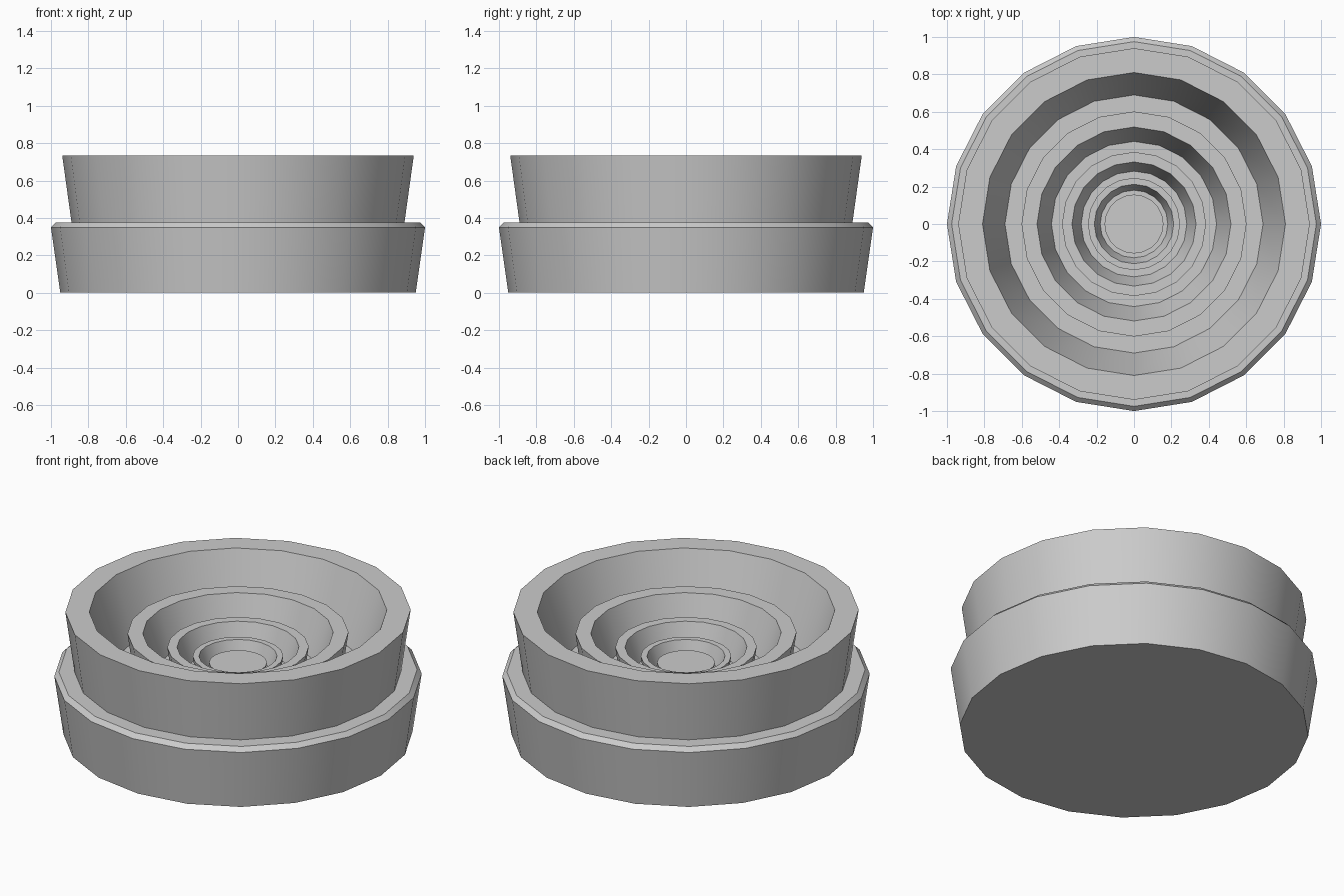
import bpy, bmesh, math

if "Cube" in bpy.data.objects:
    bpy.data.objects.remove(bpy.data.objects["Cube"])

SIDES = 20
RATIO = 0.64          # each nested cup shrinks by this factor

# Base profile (radius, height)
profile = [(0.95, 0.0), (1.0, 0.35), (0.975, 0.375), (0.89, 0.375)]

# Nested cups: flared outer wall, flat rim, tapering inner wall, narrow floor
floor = 0.368
for i in range(4):
    s = RATIO ** i
    top = floor + 0.367 * s
    profile += [(0.94 * s, top), (0.81 * s, top), (0.69 * s, floor),
                (0.89 * s * RATIO, floor)]

# Central stud
s = RATIO ** 4
profile.append((0.94 * s, floor + 0.34 * s))

# Lathe the profile into one closed body
bm = bmesh.new()
rings = []
for r, z in profile:
    rings.append([bm.verts.new((r * math.cos(2 * math.pi * k / SIDES),
                                r * math.sin(2 * math.pi * k / SIDES), z))
                  for k in range(SIDES)])
for a, b in zip(rings, rings[1:]):
    for k in range(SIDES):
        n = (k + 1) % SIDES
        bm.faces.new((a[k], a[n], b[n], b[k]))
bm.faces.new(rings[0][::-1])
bm.faces.new(rings[-1])
bmesh.ops.recalc_face_normals(bm, faces=bm.faces)

mesh = bpy.data.meshes.new("nested_ring_body")
bm.to_mesh(mesh)
bm.free()
body = bpy.data.objects.new("nested_ring_body", mesh)
bpy.context.collection.objects.link(body)

# Smooth walls, sharp rims
bpy.context.view_layer.objects.active = body
body.select_set(True)
bpy.ops.object.shade_smooth_by_angle(angle=math.radians(30))
